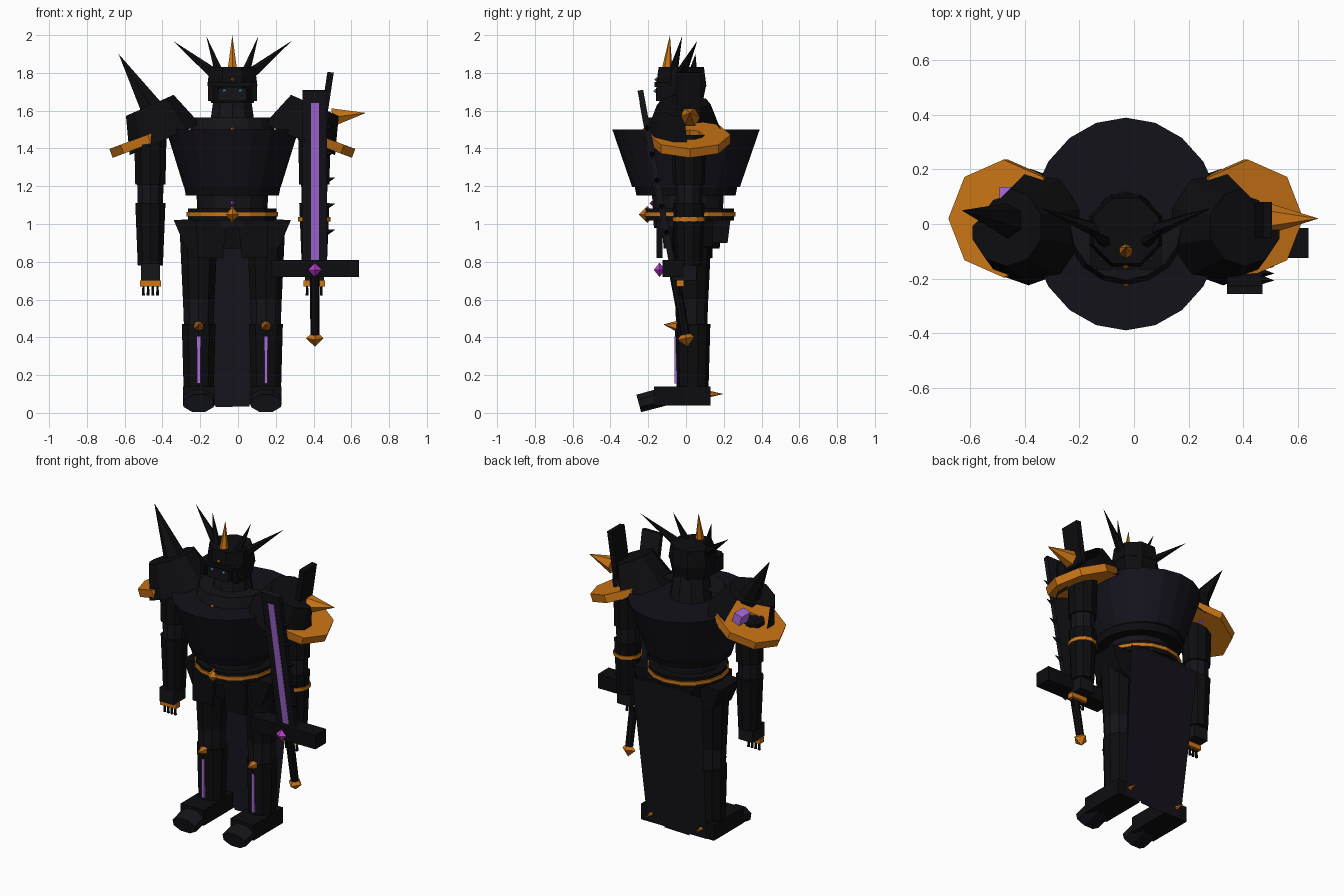
import bpy, bmesh, math
from mathutils import Vector, Matrix, Euler

if "Cube" in bpy.data.objects:
    bpy.data.objects.remove(bpy.data.objects["Cube"])

CX = -0.03  # body's centre line


def material(name, rgb):
    m = bpy.data.materials.new(name)
    m.diffuse_color = (*rgb, 1)
    m.use_nodes = True
    m.node_tree.nodes["Principled BSDF"].inputs["Base Color"].default_value = m.diffuse_color
    return m


BLACK = material("black_steel", (0.004, 0.004, 0.005))
GREY = material("dark_steel", (0.007, 0.007, 0.010))
CLOTH = material("dark_violet", (0.007, 0.006, 0.011))
GOLD = material("gold", (0.6, 0.18, 0.008))
GLOW = material("violet_glow", (0.40, 0.15, 0.72))
GEM = material("magenta_gem", (0.5, 0.05, 0.62))
EYE = material("eye_glow", (0.1, 0.5, 0.8))


def add(name, bm, mat):
    bmesh.ops.recalc_face_normals(bm, faces=bm.faces)
    me = bpy.data.meshes.new(name)
    bm.to_mesh(me)
    bm.free()
    me.materials.append(mat)
    ob = bpy.data.objects.new(name, me)
    bpy.context.collection.objects.link(ob)
    return ob


def cone(name, p0, p1, r0, r1, n, mat, sx=1, sy=1, turn=0.0, cut=None):
    """Tapered prism from p0 to p1; cut=(point, normal) makes an open shell, trimmed past the plane."""
    p0, p1 = Vector(p0), Vector(p1)
    d = p1 - p0
    bm = bmesh.new()
    bmesh.ops.create_cone(bm, cap_ends=True, segments=n, radius1=r0, radius2=r1, depth=d.length,
                          matrix=Matrix.Rotation(turn, 4, 'Z'))
    if cut:
        base = [f for f in bm.faces if f.calc_center_median().z < -d.length * 0.49]
        bmesh.ops.delete(bm, geom=base, context='FACES_ONLY')
    rot = Vector((0, 0, 1)).rotation_difference(d).to_matrix().to_4x4()
    bm.transform(Matrix.Translation((p0 + p1) / 2) @ rot @ Matrix.Diagonal((sx, sy, 1, 1)))
    if cut:
        bmesh.ops.bisect_plane(bm, geom=bm.verts[:] + bm.edges[:] + bm.faces[:],
                               plane_co=cut[0], plane_no=cut[1], clear_outer=True)
    return add(name, bm, mat)


def box(name, loc, size, mat, rot=(0, 0, 0)):
    bm = bmesh.new()
    bmesh.ops.create_cube(bm, size=1)
    bm.transform(Matrix.LocRotScale(Vector(loc), Euler(rot), Vector(size)))
    return add(name, bm, mat)


def gem(name, loc, r, mat, sy=1):
    """Octahedron."""
    bm = bmesh.new()
    bmesh.ops.create_uvsphere(bm, u_segments=4, v_segments=2, radius=r)
    bm.transform(Matrix.Translation(loc) @ Matrix.Diagonal((1, sy, 1, 1)))
    return add(name, bm, mat)


def ring(name, loc, r_out, r_in, h, n, mat, rot=(0, 0, 0)):
    """Flat ring with a square section."""
    bm = bmesh.new()
    rows = []
    for i in range(n):
        a = math.tau * i / n
        rows.append([bm.verts.new((r * math.cos(a), r * math.sin(a), z))
                     for r, z in ((r_out, -h / 2), (r_out, h / 2), (r_in, h / 2), (r_in, -h / 2))])
    for i in range(n):
        a, b = rows[i], rows[(i + 1) % n]
        for j in range(4):
            bm.faces.new((a[j], b[j], b[(j + 1) % 4], a[(j + 1) % 4]))
    bm.transform(Matrix.LocRotScale(Vector(loc), Euler(rot), None))
    return add(name, bm, mat)


def prism(name, pts, axis, lo, hi, mat):
    """Extrude an outline along x or y."""
    bm = bmesh.new()
    at = lambda p, t: (t, p[0], p[1]) if axis == 'x' else (p[0], t, p[1])
    f = bm.faces.new([bm.verts.new(at(p, lo)) for p in pts])
    ext = bmesh.ops.extrude_face_region(bm, geom=[f])['geom']
    step = (hi - lo, 0, 0) if axis == 'x' else (0, hi - lo, 0)
    bmesh.ops.translate(bm, vec=step, verts=[v for v in ext if isinstance(v, bmesh.types.BMVert)])
    return add(name, bm, mat)


# torso
cone("chest", (CX, 0, 1.195), (CX, 0, 1.5), 0.285, 0.39, 20, CLOTH, sx=0.9, turn=math.pi / 2)
cone("ribs", (CX, 0, 1.15), (CX, 0, 1.2), 0.262, 0.272, 20, BLACK, sx=0.94)
cone("abdomen", (CX, 0.01, 0.98), (CX, 0.01, 1.16), 0.18, 0.19, 12, GREY)
cone("collar", (CX, 0, 1.49), (CX, 0, 1.565), 0.225, 0.205, 16, GREY, cut=((0, 0, 0), (0, 1, 0)))
cone("neck", (CX, -0.01, 1.49), (CX, -0.01, 1.66), 0.13, 0.105, 10, GREY)
gem("chest_stud", (CX, -0.21, 1.5), 0.022, GOLD)
ring("belt", (CX, 0.02, 1.05), 0.235, 0.15, 0.065, 16, BLACK)
ring("belt_trim", (CX, 0.02, 1.052), 0.243, 0.2, 0.022, 16, GOLD)
gem("belt_gem", (CX, -0.205, 1.05), 0.045, GOLD)
gem("belly_gem", (CX, -0.18, 1.11), 0.014, GEM)
cone("hips", (CX, 0.03, 0.87), (CX, 0.03, 1.03), 0.2, 0.22, 8, BLACK, sy=0.8, turn=math.pi / 8)

# cape: one thin sheet leaning in toward the heels, in front of it a back plate
prism("back_plate", [(0.1, 0.9), (0.22, 0.9), (0.235, 1.02), (0.1, 1.02)], 'x', CX - 0.17, CX + 0.17, BLACK)
bm = bmesh.new()
bm.faces.new([bm.verts.new((CX + x, 0.135 + 0.107 * (z - 0.04), z)) for x, z in (
    (-0.25, 1.0), (0.25, 1.0), (0.21, 0.055), (0.09, 0.045), (0.09, 0.035), (-0.09, 0.03),
    (-0.09, 0.04), (-0.21, 0.04))])
add("cape", bm, CLOTH)

# head
HY = -0.025
cone("helm_lower", (CX, HY, 1.64), (CX, HY, 1.735), 0.122, 0.142, 8, BLACK, turn=math.pi / 8)
cone("helm_crown", (CX, HY, 1.73), (CX, HY, 1.83), 0.144, 0.13, 8, BLACK, turn=math.pi / 8)
box("visor", (CX, -0.145, 1.685), (0.15, 0.03, 0.07), GREY)
box("brow", (CX, -0.15, 1.738), (0.22, 0.035, 0.025), BLACK)
gem("helm_stud", (CX, -0.155, 1.765), 0.012, GOLD)
cone("crest_spike", (CX, -0.1, 1.82), (CX, -0.085, 2.0), 0.028, 0, 6, GOLD)

for s, side in ((-1, "left"), (1, "right")):
    X = lambda d: CX + s * d
    # helm sides
    box(side + "_cheek", (X(0.115), -0.11, 1.7), (0.03, 0.09, 0.1), BLACK)
    gem(side + "_eye", (X(0.042), -0.162, 1.705), 0.011, EYE)
    cone(side + "_outer_horn", (X(0.09), -0.03, 1.79), (X(0.315), 0.06, 1.97), 0.032, 0, 6, BLACK)
    cone(side + "_inner_horn", (X(0.07), -0.07, 1.8), (X(0.138), -0.02, 1.995), 0.026, 0, 6, BLACK)

    # shoulder: shell open at the outer back, over a flat ring
    cone(side + "_pauldron", (X(0.357), -0.01, 1.447), (X(0.437), -0.01, 1.628), 0.215, 0.145, 10, BLACK,
         cut=((X(0.43), 0.125, 1.5), (s * 0.7, 0.7, 0)))
    ring(side + "_shoulder_ring", (X(0.44), 0.02, 1.45), 0.216, 0.07, 0.05, 8, GOLD, rot=(0, s * 0.36, 0))

    # arm
    A = 0.434
    cone(side + "_upper_arm", (X(A), 0.015, 1.21), (X(A), 0.015, 1.47), 0.084, 0.09, 10, BLACK)
    cone(side + "_elbow", (X(A), 0.015, 1.1), (X(A), 0.015, 1.24), 0.07, 0.074, 10, GREY)
    cone(side + "_forearm", (X(A), 0.015, 0.78), (X(A), 0.015, 1.11), 0.07, 0.084, 10, BLACK)
    box(side + "_hand", (X(A), -0.005, 0.745), (0.1, 0.12, 0.09), GREY)
    box(side + "_knuckles", (X(A), -0.03, 0.686), (0.112, 0.04, 0.032), GOLD)
    for i in range(4):
        fx = X(A - 0.038 + i * 0.025)
        cone(f"{side}_finger_{i}", (fx, -0.03, 0.622), (fx, -0.03, 0.675), 0.009, 0.006, 6, BLACK)

    # hip plates
    prism(side + "_side_plate", [(X(0.31), 1.02), (X(0.15), 1.03), (X(0.15), 0.82), (X(0.25), 0.88)],
          'y', -0.07, 0.14, BLACK)
    prism(side + "_front_plate", [(X(0.03), 1.02), (X(0.19), 1.02), (X(0.185), 0.82), (X(0.05), 0.82)],
          'y', -0.155, -0.125, BLACK)

    # leg
    L = 0.178
    cone(side + "_thigh", (X(L), 0.03, 0.6), (X(L), 0.03, 0.95), 0.088, 0.105, 10, BLACK)
    cone(side + "_knee", (X(L), 0.03, 0.45), (X(L), 0.03, 0.61), 0.082, 0.088, 10, GREY)
    cone(side + "_shin", (X(L), 0.035, 0.12), (X(L), 0.035, 0.47), 0.084, 0.094, 10, BLACK)
    cone(side + "_knee_spike", (X(L), -0.05, 0.46), (X(L), -0.12, 0.468), 0.028, 0, 6, GOLD)
    box(side + "_shin_glow", (X(L), -0.05, 0.28), (0.018, 0.02, 0.25), GLOW)
    box(side + "_foot", (X(L), -0.02, 0.09), (0.165, 0.3, 0.1), BLACK)
    cone(side + "_toe", (X(L), -0.12, 0.085), (X(L), -0.25, 0.05), 0.088, 0.086, 8, GREY,
         sy=0.6, turn=math.pi / 8)
    cone(side + "_spur", (X(L), 0.12, 0.1), (X(L), 0.2, 0.1), 0.018, 0, 6, GOLD)

# unmatched shoulder fittings
cone("left_shoulder_spike", (-0.45, 0.01, 1.6), (-0.632, 0.05, 1.9), 0.07, 0, 6, BLACK)
box("left_shoulder_crystal", (-0.45, 0.09, 1.49), (0.055, 0.09, 0.11), GLOW, (0, -0.3, 0))
cone("right_shoulder_spike", (0.5, 0.02, 1.565), (0.677, 0.02, 1.588), 0.055, 0, 6, GOLD)
box("right_shoulder_fin", (0.47, 0.015, 1.67), (0.034, 0.13, 0.27), BLACK, (0, 0.15, 0))
ring("right_wrist_ring", (0.404, 0.015, 1.025), 0.086, 0.06, 0.022, 12, GOLD)

# sword, built upright from the pommel and then leaned forward
K = 0.407
sword = [
    cone("sword_grip", (0, 0, 0.02), (0, 0, 0.36), 0.024, 0.026, 8, BLACK),
    gem("sword_pommel", (0, 0, 0), 0.046, GOLD),
    box("sword_blade", (0, 0, 0.87), (0.13, 0.03, 0.93), GREY),
    box("sword_glow", (0, -0.009, 0.835), (0.042, 0.016, 0.87), GLOW),
]
for i in range(5):
    z = 0.57 + i * 0.14
    sword.append(cone(f"sword_tooth_{i}", (0.06, 0, z), (0.108, 0, z + 0.015), 0.017, 0, 4, BLACK))
lean = Matrix.Translation((K, 0, 0.395)) @ Matrix.Rotation(0.182, 4, 'X')
for ob in sword:
    ob.data.transform(lean)
box("sword_guard", (K, -0.07, 0.765), (0.465, 0.11, 0.09), BLACK)
gem("guard_gem", (K, -0.14, 0.757), 0.038, GEM, sy=0.8)
